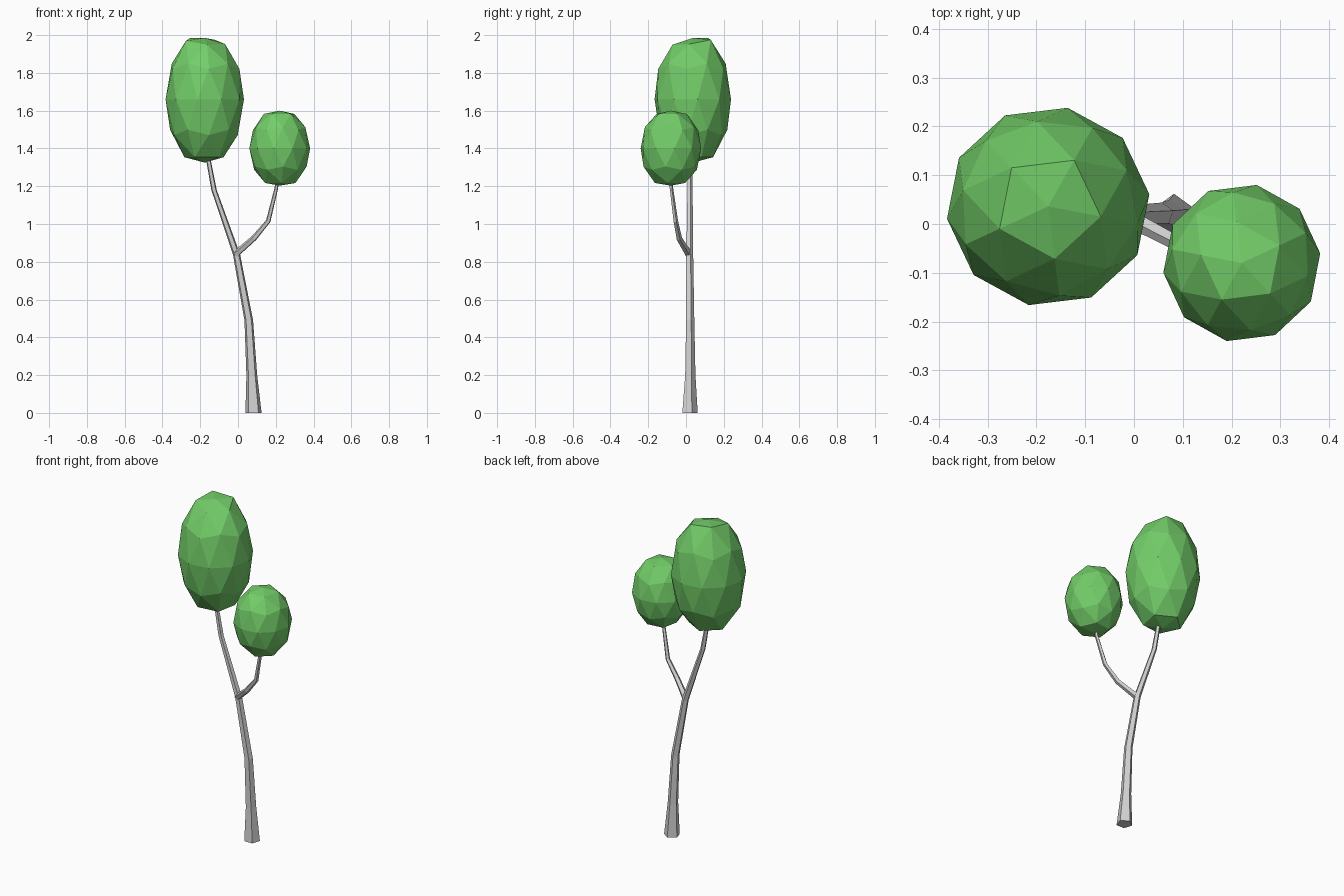
import bpy, bmesh, math
from mathutils import Vector, Matrix

if "Cube" in bpy.data.objects:
    bpy.data.objects.remove(bpy.data.objects["Cube"])


def material(name, rgb):
    m = bpy.data.materials.new(name)
    m.diffuse_color = (*rgb, 1)
    m.use_nodes = True
    m.node_tree.nodes["Principled BSDF"].inputs["Base Color"].default_value = m.diffuse_color
    return m


bark = material("grey bark", (0.64, 0.64, 0.64))
leaf = material("leaf green", (0.17, 0.61, 0.14))


def finish(bm, name, mat):
    bmesh.ops.recalc_face_normals(bm, faces=bm.faces)
    me = bpy.data.meshes.new(name)
    bm.to_mesh(me)
    bm.free()
    me.materials.append(mat)
    ob = bpy.data.objects.new(name, me)
    bpy.context.collection.objects.link(ob)
    return ob


def limb(name, points, level=False):
    """Five-sided tapering tube through (x, y, z, radius) points."""
    bm = bmesh.new()
    pos = [Vector(p[:3]) for p in points]
    rings = []
    for i, p in enumerate(points):
        tangent = pos[min(i + 1, len(pos) - 1)] - pos[max(i - 1, 0)]
        if level:
            tangent = Vector((0, 0, 1))
        turn = Vector((0, 0, 1)).rotation_difference(tangent)
        ring = []
        for k in range(5):
            a = math.pi / 2 + k * math.tau / 5
            ring.append(bm.verts.new(pos[i] + turn @ Vector((math.cos(a), math.sin(a), 0)) * p[3]))
        rings.append(ring)
    for a, b in zip(rings, rings[1:]):
        for k in range(5):
            bm.faces.new((a[k], a[(k + 1) % 5], b[(k + 1) % 5], b[k]))
    bm.faces.new(rings[0])
    bm.faces.new(rings[-1])
    return finish(bm, name, bark)


def crown(name, centre, radii, spin, top, bottom, tilt):
    """Low-poly egg with flattened poles; tilt slopes the top cap in x and y."""
    bm = bmesh.new()
    bmesh.ops.create_icosphere(bm, subdivisions=2, radius=1)
    bmesh.ops.rotate(bm, verts=bm.verts, cent=(0, 0, 0), matrix=Matrix.Rotation(math.radians(spin), 3, 'Z'))
    for v in bm.verts:
        pole = abs(v.co.z) > 0.99
        cap = v.co.z > 0.8
        up = v.co.z > 0
        v.co = Vector(centre) + Vector([c * r for c, r in zip(v.co, radii)])
        if pole:
            v.co.z = top if up else bottom
        elif cap:
            v.co.z += tilt[0] * (v.co.x - centre[0]) + tilt[1] * (v.co.y - centre[1])
    return finish(bm, name, leaf)


# Trunk and side branch
limb("trunk", [(0.082, 0.017, 0, 0.045), (0.073, 0.02, 0.2, 0.030), (0.057, 0.02, 0.49, 0.024),
               (-0.008, 0.018, 0.84, 0.020), (-0.127, 0.02, 1.18, 0.015),
               (-0.166, 0.02, 1.39, 0.012)], level=True)
limb("branch", [(-0.012, 0.014, 0.84, 0.019), (0.085, -0.037, 0.925, 0.016),
                (0.16, -0.055, 1.015, 0.013), (0.203, -0.078, 1.19, 0.010),
                (0.21, -0.08, 1.26, 0.009)])

# Leaf crowns
crown("large_crown", (-0.176, 0.036, 1.66), (0.209, 0.206, 0.36), -11, 1.985, 1.325, (-0.1, 0.15))
crown("small_crown", (0.221, -0.08, 1.40), (0.162, 0.163, 0.215), 25, 1.60, 1.203, (0, 0))
